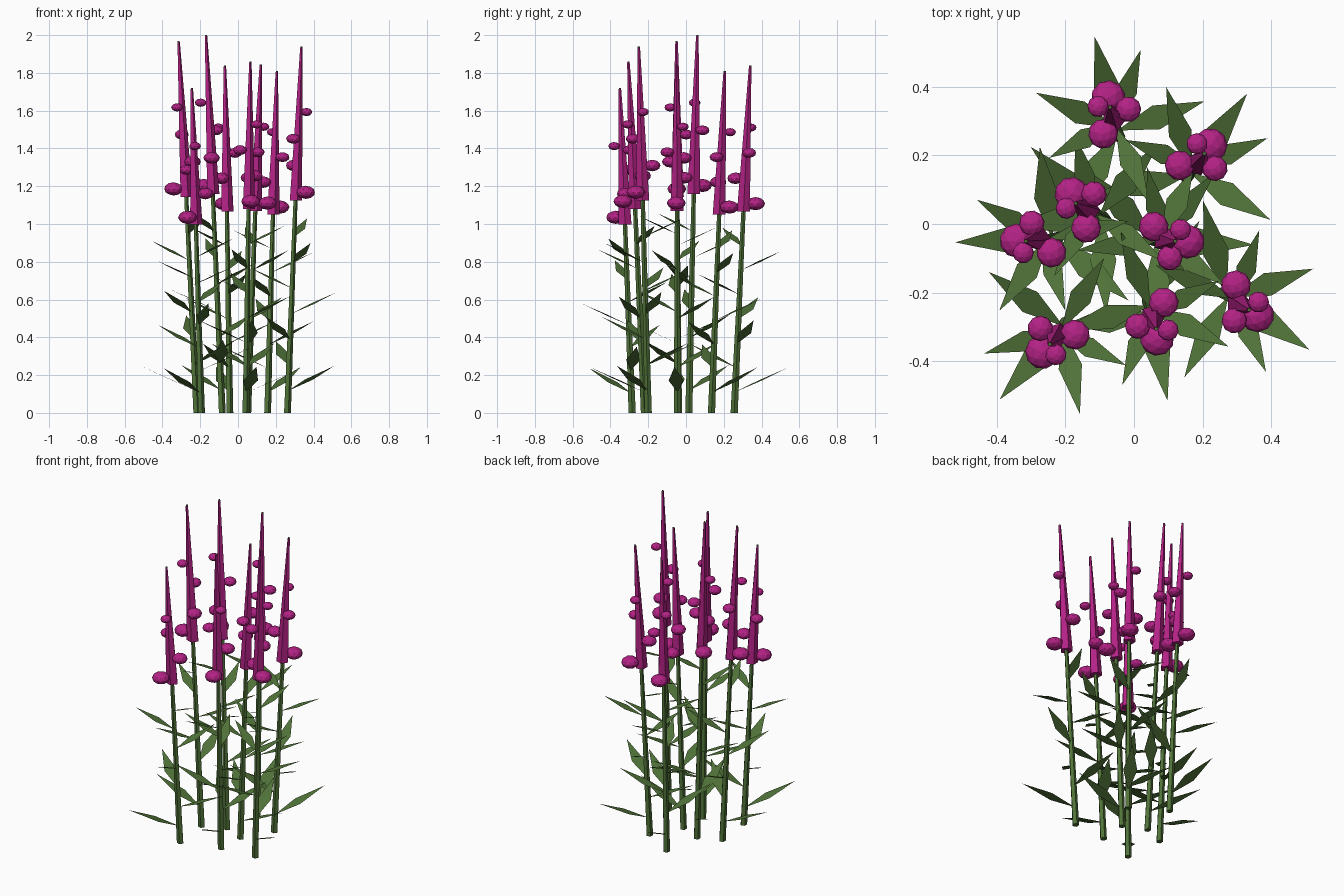
import bpy, bmesh, math
from mathutils import Vector, Matrix

if "Cube" in bpy.data.objects:
    bpy.data.objects.remove(bpy.data.objects["Cube"])

GOLDEN = math.radians(137.5)


def material(name, rgb):
    m = bpy.data.materials.new(name)
    m.diffuse_color = (*rgb, 1)
    m.use_nodes = True
    m.node_tree.nodes["Principled BSDF"].inputs["Base Color"].default_value = m.diffuse_color
    return m


GREEN = material("leaf green", (0.08, 0.168, 0.04))
MAGENTA = material("magenta petal", (0.45, 0.016, 0.235))


def finish(bm, name, mat):
    me = bpy.data.meshes.new(name)
    bm.to_mesh(me)
    bm.free()
    me.materials.append(mat)
    ob = bpy.data.objects.new(name, me)
    bpy.context.collection.objects.link(ob)


def taper(bm, p0, p1, r0, r1, sides):
    """Closed tapered tube with level ends between two points."""
    rings = []
    for p, r in ((p0, r0), (p1, r1)):
        rings.append([bm.verts.new(p + Vector((r * math.cos(a), r * math.sin(a), 0)))
                      for a in (2 * math.pi * k / sides for k in range(sides))])
    for k in range(sides):
        n = (k + 1) % sides
        bm.faces.new((rings[0][k], rings[0][n], rings[1][n], rings[1][k]))
    bm.faces.new(rings[0][::-1])
    bm.faces.new(rings[1])


# stalks: base x, base y, tip x, tip y, height, first leaf / blossom angle
STALKS = [
    (-0.045, 0.255, -0.070, 0.340, 1.84, 103.5),
    (0.155, 0.135, 0.205, 0.205, 1.81, 54.5),
    (-0.085, 0.015, -0.170, 0.060, 2.00, 135.5),
    (-0.220, -0.040, -0.315, -0.050, 1.97, 182.5),
    (0.050, -0.045, 0.120, -0.050, 1.845, 357),
    (0.260, -0.200, 0.335, -0.250, 1.94, 326.5),
    (0.040, -0.220, 0.065, -0.305, 1.86, 281),
    (-0.195, -0.285, -0.245, -0.350, 1.72, 229),
]

for i, (bx, by, tx, ty, h, start) in enumerate(STALKS, 1):
    base, tip = Vector((bx, by, 0)), Vector((tx, ty, h))
    start = math.radians(start)

    # stem
    bm = bmesh.new()
    taper(bm, base, tip, 0.020, 0.006, 5)
    finish(bm, f"stem_{i}", GREEN)

    # flat kite leaves spiralling up the stem
    bm = bmesh.new()
    for k in range(7):
        a = start + k * GOLDEN
        root = base.lerp(tip, 0.06 + 0.07 * k)
        length = 0.295 - 0.013 * k
        out = Vector((math.cos(a), math.sin(a), 0.45)) * length
        side = Vector((-math.sin(a), math.cos(a), 0)) * length * 0.135
        mid = root + out * 0.45
        bm.faces.new([bm.verts.new(p) for p in (root, mid - side, root + out, mid + side)])
    finish(bm, f"leaves_{i}", GREEN)

    # flower spike
    bm = bmesh.new()
    taper(bm, base.lerp(tip, 0.58), base.lerp(tip, 0.997), 0.036, 0.007, 5)
    finish(bm, f"flower_spike_{i}", MAGENTA)

    # squashed blossoms shrinking up the spike
    bm = bmesh.new()
    for k in range(4):
        a = start + k * GOLDEN
        r = 0.050 - 0.0063 * k
        c = base.lerp(tip, 0.602 + 0.073 * k)
        c += Vector((math.cos(a), math.sin(a), 0)) * (0.064 - 0.007 * k)
        bmesh.ops.create_icosphere(
            bm, subdivisions=2, radius=1,
            matrix=Matrix.Translation(c) @ Matrix.Rotation(a, 4, 'Z')
            @ Matrix.Diagonal((r, r, r * 0.7, 1)))
    finish(bm, f"blossoms_{i}", MAGENTA)
